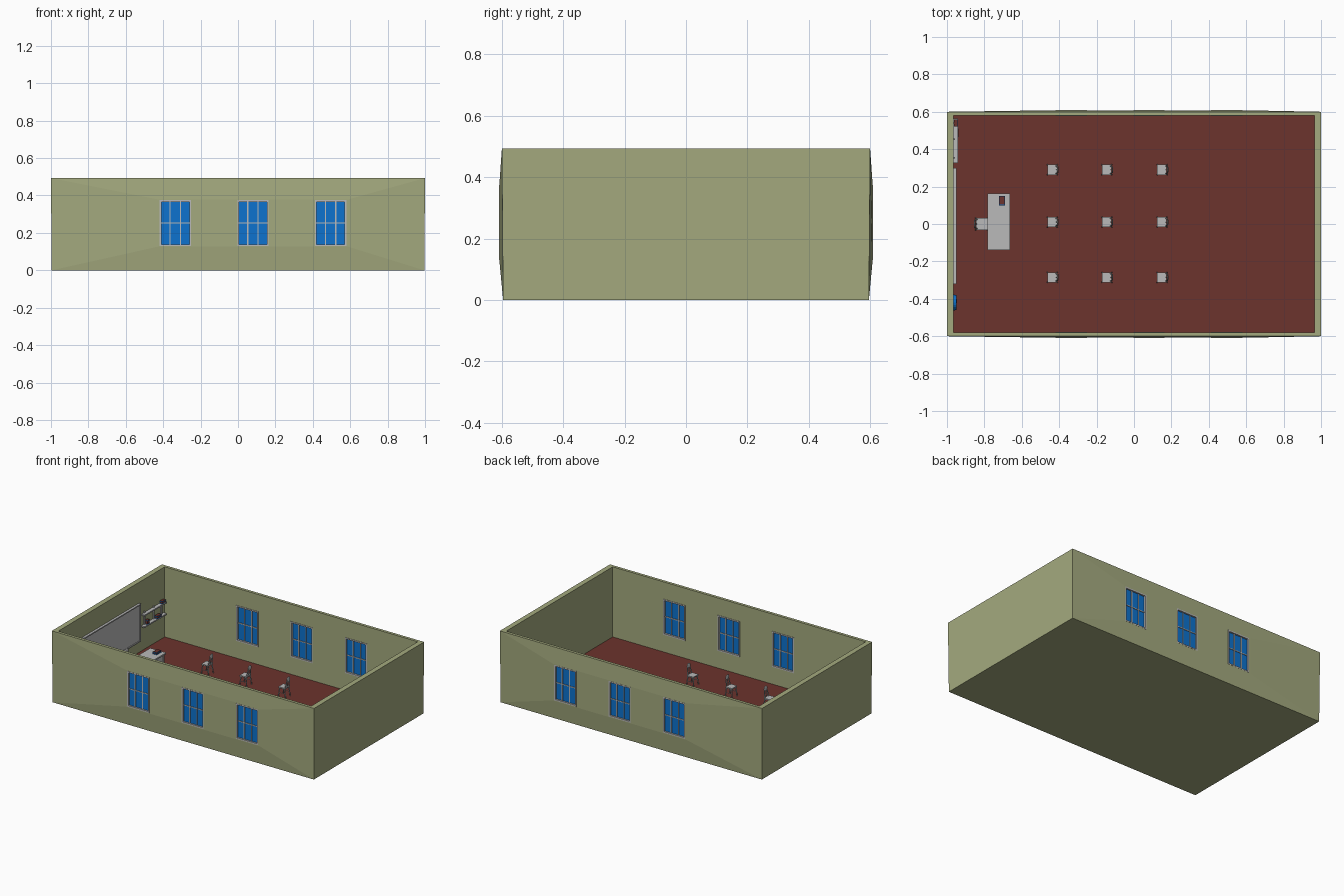
import bpy
import bmesh
from math import pi
from mathutils import Matrix, Vector

old = bpy.data.objects.get("Cube")
if old:
    bpy.data.objects.remove(old, do_unlink=True)


def material(name, rgb):
    m = bpy.data.materials.new(name)
    m.use_nodes = True
    m.diffuse_color = (*rgb, 1)
    for n in m.node_tree.nodes:
        if n.type == 'BSDF_PRINCIPLED':
            n.inputs["Base Color"].default_value = (*rgb, 1)
    return m


OLIVE = material("olive wall", (0.37, 0.40, 0.21))
FLOOR = material("red brown floor", (0.15, 0.033, 0.026))
GREY = material("light grey", (0.49, 0.49, 0.49))
BLUE = material("bright blue", (0.004, 0.17, 0.62))


def finish(name, bm, *mats):
    bmesh.ops.recalc_face_normals(bm, faces=bm.faces)
    me = bpy.data.meshes.new(name)
    bm.to_mesh(me)
    bm.free()
    for m in mats:
        me.materials.append(m)
    ob = bpy.data.objects.new(name, me)
    bpy.context.collection.objects.link(ob)
    return ob


def box(bm, x, y, z, mat=0):
    """Box from three (low, high) ranges."""
    centre = Vector([(a + b) / 2 for a, b in (x, y, z)])
    size = [abs(b - a) for a, b in (x, y, z)]
    mtx = Matrix.Translation(centre) @ Matrix.Diagonal((*size, 1))
    made = bmesh.ops.create_cube(bm, size=1, matrix=mtx)["verts"]
    for f in {f for v in made for f in v.link_faces}:
        f.material_index = mat


def rod(bm, a, b, r1, r2, sides=6):
    """Tapered rod between two points."""
    a, b = Vector(a), Vector(b)
    turn = (b - a).to_track_quat('Z', 'Y').to_matrix().to_4x4()
    bmesh.ops.create_cone(bm, cap_ends=True, segments=sides, radius1=r1, radius2=r2,
                          depth=(b - a).length,
                          matrix=Matrix.Translation((a + b) / 2) @ turn)


# Room shell: open-topped, with long walls swelling out around the windows
WINDOW_X = (-0.335, 0.08, 0.495)
Z0, Z1, HALF = 0.13, 0.375, 0.084
bm = bmesh.new()


def rect(x, y, z):
    return [bm.verts.new((sx * x, sy * y, z)) for sx, sy in ((-1, -1), (1, -1), (1, 1), (-1, 1))]


def ring(lower, upper, sides=range(4)):
    for i in sides:
        j = (i + 1) % 4
        bm.faces.new((lower[i], lower[j], upper[j], upper[i]))


base, rim = rect(0.996, 0.596, 0), rect(1, 0.6, 0.493)
rim_in, floor = rect(0.965, 0.58, 0.493), rect(0.965, 0.58, 0.01)
bm.faces.new(base)
ring(base, rim, (1, 3))
ring(rim, rim_in)
ring(rim_in, floor)
bm.faces.new(floor).material_index = 1
for i, s in ((0, -1), (2, 1)):
    outer = [base[i], base[i + 1], rim[i + 1], rim[i]]
    xs = (-0.43, 0.59) if s < 0 else (0.59, -0.43)
    swell = [bm.verts.new((x, s * 0.608, z)) for x, z in
             ((xs[0], Z0 - 0.004), (xs[1], Z0 - 0.004), (xs[1], Z1 + 0.004), (xs[0], Z1 + 0.004))]
    ring(outer, swell)
    bm.faces.new(swell)
room = finish("room_shell", bm, OLIVE, FLOOR)

# Window openings
bm = bmesh.new()
for x in WINDOW_X:
    box(bm, (x - HALF, x + HALF), (-0.7, 0.7), (Z0, Z1))
cutter = finish("window_cutter", bm, OLIVE)
cutter.hide_render = True
cutter.hide_viewport = True
cutter.display_type = 'WIRE'
cut = room.modifiers.new("window openings", 'BOOLEAN')
cut.operation = 'DIFFERENCE'
cut.object = cutter
cut.solver = 'EXACT'


# Windows: frame, three by two glazing bars and glass
def window(x, s):
    bm = bmesh.new()
    deep, t = (s * 0.577, s * 0.609), 0.009
    l, r = x - HALF, x + HALF
    for a in (l, r - t):
        box(bm, (a, a + t), deep, (Z0, Z1))
    for a in (Z0, Z1 - t):
        box(bm, (l + t, r - t), deep, (a, a + t))
    bars = (s * 0.585, s * 0.603)
    for k in (-1, 1):
        c = x + k * HALF * 0.33
        box(bm, (c - 0.003, c + 0.003), bars, (Z0 + t, Z1 - t))
    mid = (Z0 + Z1) / 2
    box(bm, (l + t, r - t), (s * 0.586, s * 0.602), (mid - 0.003, mid + 0.003))
    box(bm, (l + t, r - t), (s * 0.59, s * 0.598), (Z0 + t, Z1 - t), 1)
    finish("window", bm, GREY, BLUE)


for s in (-1, 1):
    for x in WINDOW_X:
        window(x, s)


# Chairs: splayed legs, square seat, narrow back with a rounded head panel
def chair(name, x, y, scale=1, turn=0):
    bm = bmesh.new()
    box(bm, (-0.026, 0.024), (-0.027, 0.027), (0.062, 0.07))
    for sx in (-1, 1):
        for sy in (-1, 1):
            rod(bm, (sx * 0.027, sy * 0.027, 0), (sx * 0.02, sy * 0.021, 0.063), 0.003, 0.0045)
    for sy in (-1, 1):
        rod(bm, (0.021, sy * 0.02, 0.068), (0.031, sy * 0.013, 0.125), 0.004, 0.003)
        rod(bm, (-0.023, sy * 0.024, 0.03), (0.023, sy * 0.024, 0.03), 0.002, 0.002)
    rod(bm, (0.022, 0, 0.068), (0.03, 0, 0.12), 0.003, 0.003)
    head = Matrix.Translation((0.03, 0, 0.125)) @ Matrix.Diagonal((0.2, 1, 0.9, 1))
    bmesh.ops.create_uvsphere(bm, u_segments=10, v_segments=6, radius=0.02, matrix=head)
    ob = finish(name, bm, GREY)
    ob.location = (x, y, 0.01)
    ob.scale = (scale,) * 3
    ob.rotation_euler.z = turn


for x in (-0.437, -0.145, 0.15):
    for y in (-0.285, 0.01, 0.29):
        chair("pupil_chair", x, y)
chair("teacher_chair", -0.815, 0, 1.22, pi)

# Teacher's desk with panel legs and a modesty board
bm = bmesh.new()
box(bm, (-0.782, -0.662), (-0.14, 0.162), (0.132, 0.142))
for y in (-0.13, 0.142):
    box(bm, (-0.775, -0.669), (y, y + 0.01), (0.01, 0.132))
box(bm, (-0.68, -0.672), (-0.12, 0.142), (0.05, 0.132))
finish("teacher_desk", bm, GREY)


# Books: blue covers around red brown pages
def book(x, y, z):
    bm = bmesh.new()
    mid = [((a + b) / 2, (b - a) / 2) for a, b in (x, y, z)]
    box(bm, x, y, (z[0], z[0] + 0.003))
    box(bm, x, y, (z[1] - 0.003, z[1]))
    core = [(c - h * 0.88, c + h * 0.88) for c, h in mid[:2]]
    box(bm, *core, (z[0] + 0.003, z[1] - 0.003), 1)
    box(bm, *core, (z[1], z[1] + 0.002), 1)
    finish("book", bm, BLUE, FLOOR)


book((-0.722, -0.69), (0.1, 0.15), (0.142, 0.155))

# Whiteboard with a raised border and pen ledge
bm = bmesh.new()
box(bm, (-0.966, -0.954), (-0.32, 0.3), (0.09, 0.35))
for y in (-0.32, 0.292):
    box(bm, (-0.966, -0.949), (y, y + 0.008), (0.09, 0.35))
for z in (0.09, 0.342):
    box(bm, (-0.966, -0.949), (-0.312, 0.292), (z, z + 0.008))
finish("whiteboard", bm, GREY)

# Wall shelf: two boards on upright brackets
bm = bmesh.new()
for z in (0.175, 0.255):
    box(bm, (-0.966, -0.94), (0.325, 0.565), (z, z + 0.009))
for y in (0.35, 0.45, 0.535):
    box(bm, (-0.966, -0.957), (y, y + 0.008), (0.165, 0.275))
finish("wall_shelf", bm, GREY)
book((-0.963, -0.938), (0.465, 0.51), (0.184, 0.2))
book((-0.963, -0.942), (0.36, 0.385), (0.184, 0.21))
book((-0.963, -0.942), (0.52, 0.56), (0.264, 0.28))

# Round wall clock: blue rim, grey face and hands
bm = bmesh.new()
rod(bm, (-0.966, -0.42, 0.29), (-0.95, -0.42, 0.29), 0.043, 0.04, 20)
finish("clock_rim", bm, BLUE)
bm = bmesh.new()
rod(bm, (-0.951, -0.42, 0.29), (-0.948, -0.42, 0.29), 0.033, 0.033, 20)
finish("clock_face", bm, GREY)
bm = bmesh.new()
box(bm, (-0.948, -0.946), (-0.422, -0.418), (0.29, 0.315))
box(bm, (-0.948, -0.946), (-0.42, -0.402), (0.288, 0.292))
finish("clock_hands", bm, FLOOR)
